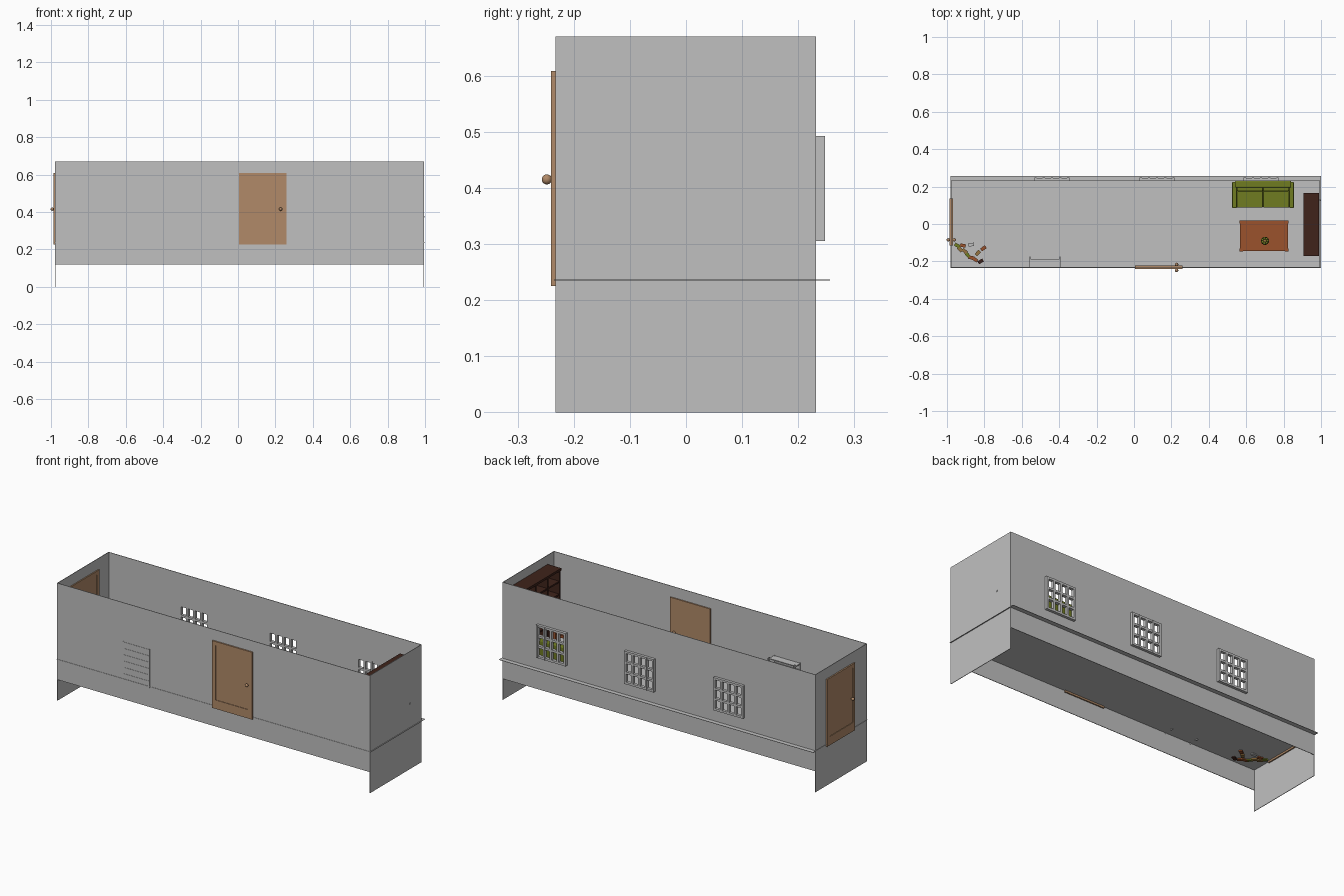
import bpy, bmesh, math, random
from mathutils import Matrix, Vector

if "Cube" in bpy.data.objects:
    bpy.data.objects.remove(bpy.data.objects["Cube"])
random.seed(4)


def material(name, *rgb):
    m = bpy.data.materials.new(name)
    m.use_nodes = True
    m.diffuse_color = (*rgb, 1)
    m.node_tree.nodes["Principled BSDF"].inputs["Base Color"].default_value = (*rgb, 1)
    return m


GREY = material("plain grey", .53, .53, .53)
WOOD = material("light wood", .44, .255, .14)
TABLE = material("orange wood", .33, .085, .025)
DARK = material("dark wood", .05, .017, .011)
OLIVE = material("olive fabric", .16, .2, .015)
GOLD = material("tan paper", .3, .17, .05)


class Part:
    """Collects primitives into one object."""

    def __init__(self, name, mat):
        self.name, self.mat, self.bm = name, mat, bmesh.new()

    def box(self, x0, x1, y0, y1, z0, z1, turn=0):
        centre = Vector(((x0 + x1) / 2, (y0 + y1) / 2, (z0 + z1) / 2))
        m = Matrix.Translation(centre) @ Matrix.Rotation(turn, 4, 'Z')
        m = m @ Matrix.Diagonal((x1 - x0, y1 - y0, z1 - z0, 1))
        bmesh.ops.create_cube(self.bm, size=1, matrix=m)
        return self

    def ball(self, x, y, z, r, squash=1):
        m = Matrix.Translation((x, y, z)) @ Matrix.Diagonal((1, 1, squash, 1))
        bmesh.ops.create_uvsphere(self.bm, u_segments=16, v_segments=10, radius=r, matrix=m)
        return self

    def cone(self, x, y, z, r1, r2, h):
        bmesh.ops.create_cone(self.bm, cap_ends=True, segments=16, radius1=r1, radius2=r2,
                              depth=h, matrix=Matrix.Translation((x, y, z + h / 2)))
        return self

    def done(self, smooth=False, bevel=0):
        me = bpy.data.meshes.new(self.name)
        self.bm.to_mesh(me)
        self.bm.free()
        me.materials.append(self.mat)
        ob = bpy.data.objects.new(self.name, me)
        bpy.context.collection.objects.link(ob)
        if bevel:
            mod = ob.modifiers.new("soft_edges", 'BEVEL')
            mod.width, mod.segments = bevel, 3
        if smooth:
            bpy.ops.object.select_all(action='DESELECT')
            ob.select_set(True)
            bpy.context.view_layer.objects.active = ob
            bpy.ops.object.shade_smooth_by_angle()
        return ob


# Room shell
LEFT, RIGHT, FRONT, BACK = -.978, .995, -.233, .232
LOW, TOP, FLOOR, T = .12, .67, .237, .003
WINDOWS = (-.532, .03, .586)
WIN, W0, W1 = .187, .305, .492

Part("floor", GREY).box(LEFT - .002, 1, FRONT - .002, .257, FLOOR - .002, FLOOR).done()
Part("rug", GREY).box(-.755, .805, -.17, .15, FLOOR, FLOOR + .002).done()
Part("front_wall", GREY).box(LEFT, RIGHT, FRONT, FRONT + T, LOW, TOP).done()
Part("left_end_wall", GREY).box(LEFT, LEFT + T, FRONT, BACK, 0, TOP).done()
Part("right_end_wall", GREY).box(RIGHT - T, RIGHT, FRONT, BACK, 0, TOP).done()
Part("wall_pin", GREY).box(RIGHT - .01, RIGHT + .002, .123, .13, .371, .378).done()

# Back wall built around the window openings
wall = Part("back_wall", GREY)
wall.box(LEFT, RIGHT, BACK - T, BACK, LOW, W0)
wall.box(LEFT, RIGHT, BACK - T, BACK, W1, TOP)
edges = [LEFT] + [e for w in WINDOWS for e in (w, w + WIN)] + [RIGHT]
for a, b in zip(edges[::2], edges[1::2]):
    wall.box(a, b, BACK - T, BACK, W0, W1)
wall.done()

# Barred windows
for i, x in enumerate(WINDOWS):
    win = Part(f"window_{i + 1}", GREY)
    bar = .012
    for k in range(5):
        c = x + (WIN - bar) * k / 4
        win.box(c, c + bar, .229, .248, W0, W1)
    for k in range(4):
        c = W0 + (W1 - W0 - bar) * k / 3
        win.box(x, x + WIN, .23, .247, c, c + bar)
    win.done()


# Doors: slab, raised border on both faces, knobs
def door(name, width):
    p = Part(name, WOOD)
    z0, z1, d = .225, .608, .009
    p.box(0, width, -d + .003, d - .003, z0, z1)
    for a, b in ((0, .022), (width - .022, width)):
        p.box(a, b, -d, d, z0, z1)
    p.box(.022, width - .022, -d, d, z1 - .022, z1)
    p.box(.022, width - .022, -d, d, z0, z0 + .05)
    for s in (-1, 1):
        p.ball(width - .03, s * .016, .415, .009)
        p.box(width - .033, width - .027, min(0, s * .012), max(0, s * .012), .412, .418)
    return p.done(smooth=True)


door("front_door", .253).location = (.005, -.232, 0)
end_door = door("end_door", .251)
end_door.rotation_euler.z = -math.pi / 2
end_door.location = (-.977, .136, 0)

# Slatted rack against the front wall
rack = Part("slatted_rack", GREY)
for x in (-.56, -.399):
    rack.box(x, x + .006, -.234, -.228, FLOOR - .008, .45)
    rack.box(x, x + .006, -.187, -.174, FLOOR - .008, .455)
    rack.box(x, x + .006, -.234, -.174, .44, .446)
for k in range(6):
    z = .262 + k * .036
    rack.box(-.56, -.393, -.2345, -.187, z, z + .005)
rack.done()

# Sofa
X0, X1, Y0, Y1 = .525, .855, .085, .23
sofa = Part("sofa", OLIVE)
sofa.box(X0 + .01, X1 - .01, Y0 + .005, Y1 - .01, FLOOR + .012, .295)
sofa.box(X0 + .015, X1 - .015, Y1 - .035, Y1, FLOOR + .012, .4)
mid = (X0 + X1) / 2
for a, b in ((X0, X0 + .025), (X1 - .025, X1)):
    sofa.box(a, b, Y0, Y1 - .005, FLOOR + .012, .345)
for a, b in ((X0 + .026, mid - .001), (mid + .001, X1 - .026)):
    sofa.box(a, b, Y0 + .002, Y1 - .036, .29, .315)
    sofa.box(a, b, Y1 - .055, Y1 - .03, .315, .392)
sofa.done(smooth=True, bevel=.005)
feet = Part("sofa_feet", DARK)
for x in (X0 + .008, X1 - .02):
    for y in (Y0 + .008, Y1 - .02):
        feet.box(x, x + .012, y, y + .012, FLOOR, FLOOR + .014)
feet.done()

# Low table with a potted plant
table = Part("table", TABLE)
table.box(.567, .823, -.145, .018, .342, .354)
table.box(.58, .81, -.132, .005, .322, .342)
for x in (.565, .808):
    for y in (-.147, .003):
        table.box(x, x + .017, y, y + .017, FLOOR, .353)
table.done()
Part("plant_pot", DARK).cone(.7, -.09, .354, .014, .022, .035).done(smooth=True)
plant = Part("plant_leaves", OLIVE)
for k in range(7):
    a = k * math.tau / 7
    plant.ball(.7 + .014 * math.cos(a), -.09 + .014 * math.sin(a), .397 + .004 * (k % 3), .008, 1.6)
plant.done(smooth=True)
Part("plant_centre", GOLD).ball(.7, -.09, .402, .01).done(smooth=True)

# Bookcase at the right end, open toward the room
case = Part("bookcase", DARK)
case.box(.983, .99, -.17, .165, FLOOR, .62)
case.box(.905, .99, -.17, .165, .607, .62)
for k in range(4):
    y = -.17 + k * (.335 - .01) / 3
    case.box(.909, .985, y, y + .01, FLOOR, .61)
for k in range(5):
    z = FLOOR + .01 + k * .073
    case.box(.912, .985, -.165, .16, z, z + .009)
case.done()

# Small pieces scattered in the corner
spots = ((-.945, -.115), (-.93, -.135), (-.915, -.115), (-.905, -.145), (-.89, -.165),
         (-.87, -.18), (-.835, -.155), (-.805, -.13), (-.82, -.2), (-.85, -.19), (-.87, -.11))
mats = (OLIVE, GOLD, TABLE, GOLD, OLIVE, TABLE, GOLD, TABLE, DARK, TABLE, GREY)
for i, ((x, y), mat) in enumerate(zip(spots, mats)):
    piece = Part(f"scattered_piece_{i + 1}", mat)
    piece.box(x - .015, x + .015, y - .009, y + .009, FLOOR - .008, FLOOR + .012,
              turn=random.uniform(-1, 1))
    piece.done()
